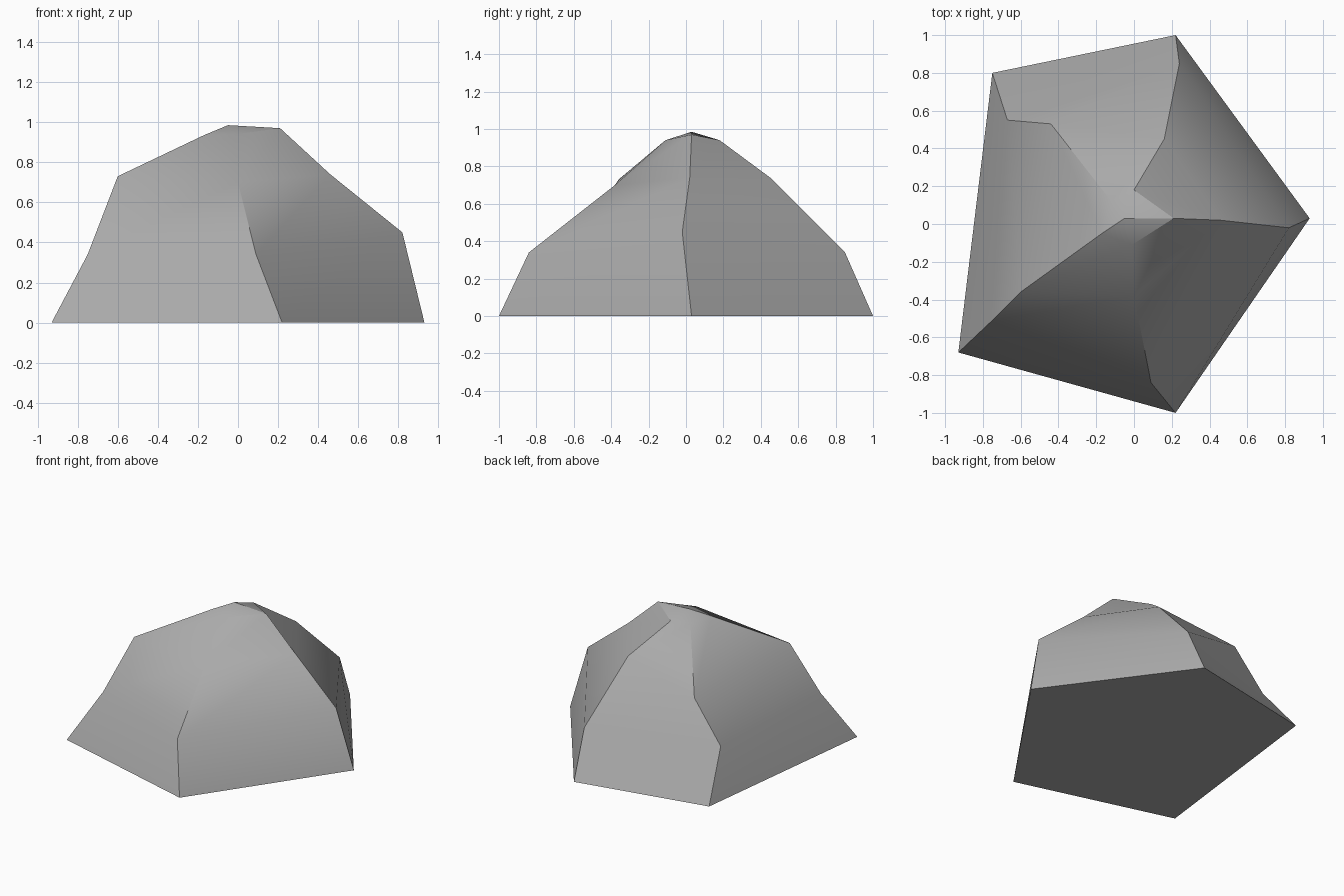
import bpy
import bmesh
import math

cube = bpy.data.objects.get("Cube")
if cube:
    bpy.data.objects.remove(cube, do_unlink=True)

# Plain stone colour
stone = bpy.data.materials.new("stone_grey")
stone.use_nodes = True
colour = (0.40, 0.40, 0.40, 1.0)
stone.diffuse_color = colour
bsdf = stone.node_tree.nodes["Principled BSDF"]
bsdf.inputs["Base Color"].default_value = colour
bsdf.inputs["Roughness"].default_value = 0.9

# Five-sided rings from the ground upward, each counter-clockwise from the +x corner
RINGS = [
    [(0.93, 0.03, 0), (0.22, 1.0, 0), (-0.75, 0.80, 0), (-0.93, -0.68, 0), (0.22, -1.0, 0)],
    [(0.82, -0.02, 0.45), (0.24, 0.85, 0.34), (-0.67, 0.55, 0.33), (-0.75, -0.51, 0.34), (0.09, -0.84, 0.34)],
    [(0.46, 0.02, 0.74), (0.16, 0.45, 0.74), (-0.44, 0.53, 0.62), (-0.60, -0.36, 0.73), (0.0, -0.38, 0.70)],
    [(0.21, 0.03, 0.97), (0.0, 0.18, 0.94), (-0.12, 0.12, 0.93), (-0.17, -0.05, 0.935), (-0.01, -0.11, 0.94)],
]
PEAK = (-0.05, 0.03, 0.985)

bm = bmesh.new()
rings = [[bm.verts.new(p) for p in ring] for ring in RINGS]
peak = bm.verts.new(PEAK)

# Side bands, pointed cap and flat underside
for low, high in zip(rings, rings[1:]):
    for i in range(5):
        j = (i + 1) % 5
        bm.faces.new((low[i], low[j], high[j], high[i]))
for i in range(5):
    bm.faces.new((rings[-1][i], rings[-1][(i + 1) % 5], peak))
bm.faces.new(rings[0][::-1])
bmesh.ops.recalc_face_normals(bm, faces=bm.faces)

mesh = bpy.data.meshes.new("rock")
bm.to_mesh(mesh)
bm.free()
mesh.materials.append(stone)
rock = bpy.data.objects.new("rock", mesh)
bpy.context.collection.objects.link(rock)

# Soft shading across shallow facets, crisp edges elsewhere
bpy.ops.object.select_all(action="DESELECT")
rock.select_set(True)
bpy.context.view_layer.objects.active = rock
bpy.ops.object.shade_smooth_by_angle(angle=math.radians(30))
